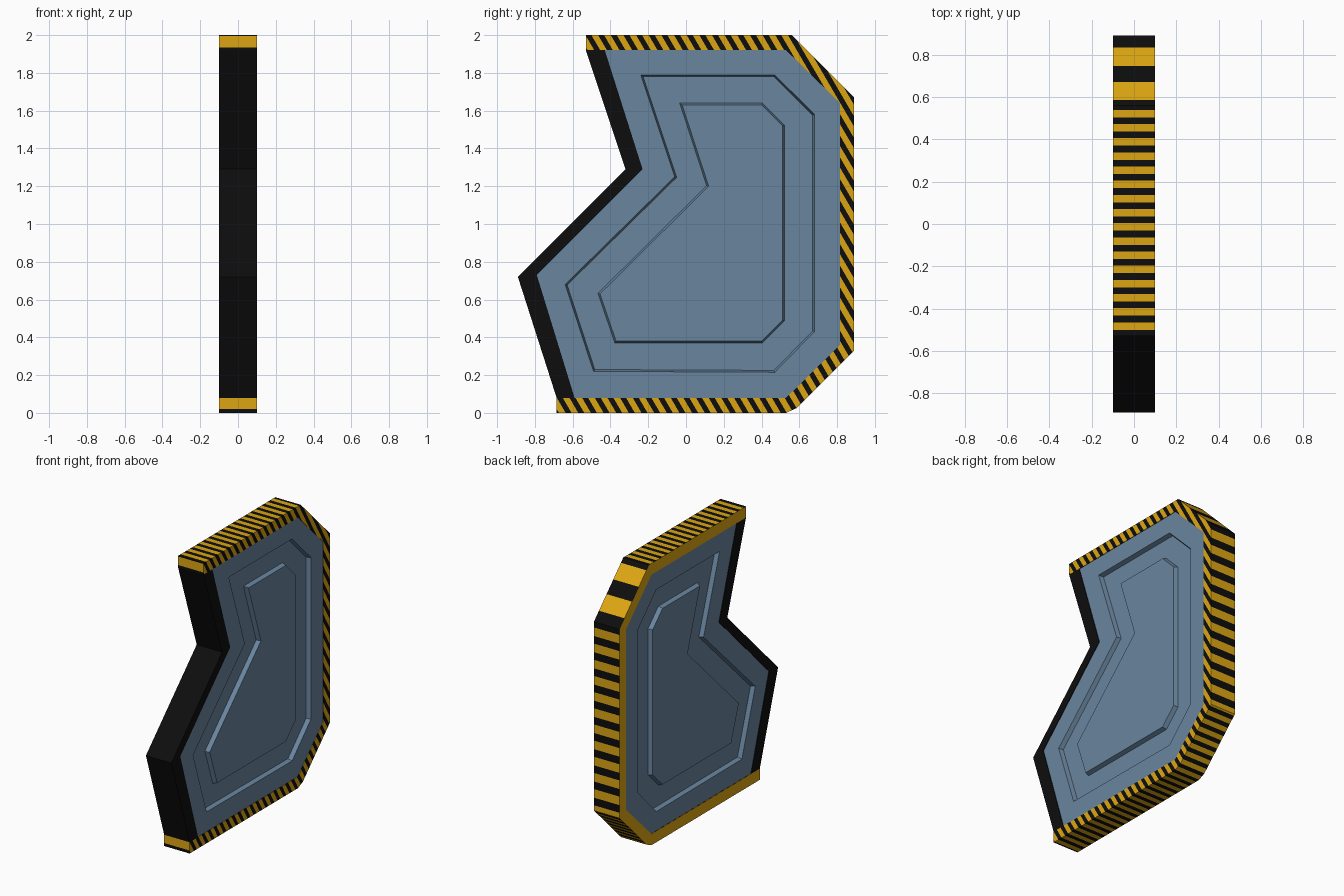
import bpy, bmesh, math
from mathutils import Vector

if "Cube" in bpy.data.objects:
    bpy.data.objects.remove(bpy.data.objects["Cube"])

HALF = 0.10          # half thickness of the trim
PANEL = 0.096        # half thickness of the panel
GROOVE = 0.066       # half thickness at the groove floor


def material(name, rgb):
    m = bpy.data.materials.new(name)
    m.diffuse_color = (*rgb, 1)
    m.use_nodes = True
    m.node_tree.nodes["Principled BSDF"].inputs["Base Color"].default_value = m.diffuse_color
    return m


yellow = material("hazard_yellow", (0.72, 0.38, 0.006))
black = material("black", (0.004, 0.004, 0.004))
steel = material("steel_blue", (0.14, 0.235, 0.345))


def finish(bm, name, mats):
    bmesh.ops.recalc_face_normals(bm, faces=bm.faces)
    me = bpy.data.meshes.new(name)
    bm.to_mesh(me)
    bm.free()
    ob = bpy.data.objects.new(name, me)
    bpy.context.collection.objects.link(ob)
    for m in mats:
        me.materials.append(m)
    return ob


def strip_solid(outer, inner):
    """Solid band between two matching (y, z) paths, with closed ends."""
    bm = bmesh.new()
    cache = {}

    def vert(x, p):
        key = (x, p)
        if key not in cache:
            cache[key] = bm.verts.new((x, *p))
        return cache[key]

    def face(vs):
        vs = list(dict.fromkeys(vs))
        if len(vs) > 2:
            bm.faces.new(vs)

    for i in range(len(outer) - 1):
        for x in (-HALF, HALF):
            face([vert(x, p) for p in (outer[i], outer[i + 1], inner[i + 1], inner[i])])
        for path in (outer, inner):
            a, b = path[i], path[i + 1]
            face([vert(-HALF, a), vert(-HALF, b), vert(HALF, b), vert(HALF, a)])
    for i in (0, -1):
        a, b = outer[i], inner[i]
        face([vert(-HALF, a), vert(-HALF, b), vert(HALF, b), vert(HALF, a)])
    bmesh.ops.recalc_face_normals(bm, faces=bm.faces)
    return bm


# Striped trim along top, back edge and bottom
trim_out = [(-.53, 1.92), (-.53, 2), (.56, 2), (.89, 1.67), (.89, .33),
            (.585, .025), (.53, 0), (-.685, 0), (-.685, .08)]
trim_in = [(-.43, 1.92), (-.43, 1.92), (.53, 1.92), (.815, 1.64), (.815, .36),
           (.53, .08), (.53, .08), (-.59, .08), (-.59, .08)]
bm = strip_solid(trim_out, trim_in)

# Slanted stripes: cut where y + SLANT * z crosses each stripe border
SLANT, PERIOD, DUTY = 0.584, 0.067, 0.53
START = -0.483 + 2 * SLANT       # middle of one yellow stripe
for n in range(-28, 18):
    for side in (-1, 1):
        f = START + (n + side * DUTY / 2) * PERIOD
        bmesh.ops.bisect_plane(bm, geom=bm.verts[:] + bm.edges[:] + bm.faces[:],
                               dist=1e-5, plane_co=(0, f, 0), plane_no=Vector((0, 1, SLANT)).normalized())
for f in bm.faces:
    c = f.calc_center_median()
    t = (c.y + SLANT * c.z - START) / PERIOD
    is_black = abs(t - round(t)) > DUTY / 2
    f.material_index = int(is_black and f.normal.x > -0.5)
finish(bm, "striped_trim", [yellow, black])

# Plain black edge along the notched front
edge_out = [(-.685, .08), (-.89, .72), (-.32, 1.29), (-.53, 1.92)]
edge_in = [(-.59, .08), (-.79, .73), (-.23, 1.29), (-.43, 1.92)]
finish(strip_solid(edge_out, edge_in), "notched_edge", [black])

# Panel with a sunken ring on both sides
border = [(-.43, 1.92), (.53, 1.92), (.815, 1.64), (.815, .36),
          (.53, .08), (-.59, .08), (-.79, .73), (-.23, 1.29)]
ring_out = [(-.24, 1.79), (.47, 1.79), (.68, 1.58), (.68, .43),
            (.47, .215), (-.49, .22), (-.64, .68), (-.06, 1.25)]
ring_in = [(-.02, 1.63), (.40, 1.63), (.51, 1.52), (.51, .49),
           (.40, .38), (-.37, .38), (-.455, .63), (.12, 1.20)]


def blend(a, b, t):
    return [(p[0] + (q[0] - p[0]) * t, p[1] + (q[1] - p[1]) * t) for p, q in zip(a, b)]


half = [(border, PANEL), (ring_out, PANEL), (blend(ring_out, ring_in, .06), GROOVE),
        (blend(ring_out, ring_in, .94), GROOVE), (ring_in, PANEL)]
levels = [(p, -x) for p, x in reversed(half)] + half
bm = bmesh.new()
loops = [[bm.verts.new((x, y, z)) for y, z in p] for p, x in levels]
for a, b in zip(loops, loops[1:]):
    for i in range(8):
        j = (i + 1) % 8
        bm.faces.new((a[i], a[j], b[j], b[i]))
bm.faces.new(loops[0])
bm.faces.new(loops[-1])
finish(bm, "door_panel", [steel])
